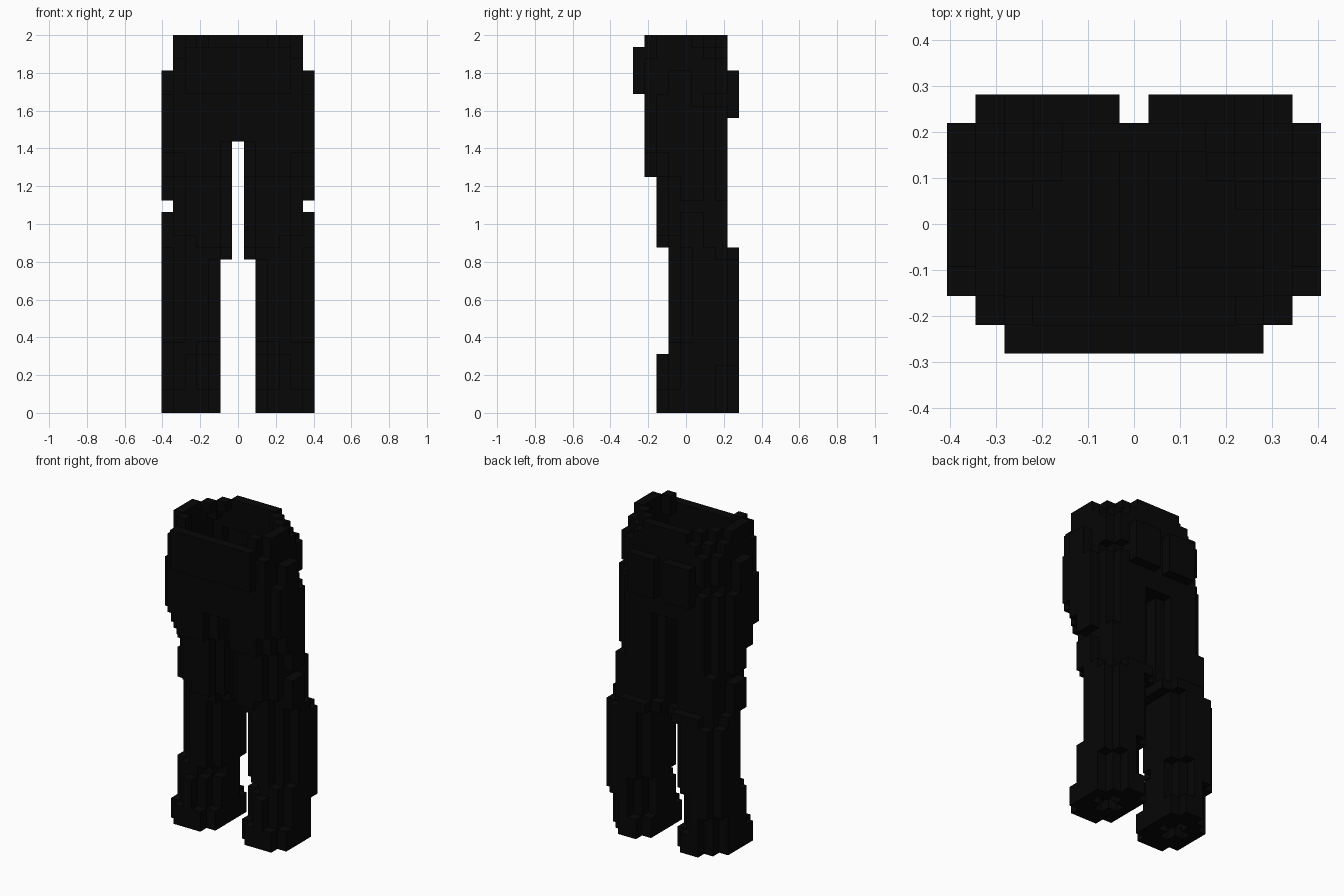
import bpy, bmesh, math
from mathutils import Vector

cube = bpy.data.objects.get("Cube")
if cube:
    bpy.data.objects.remove(cube, do_unlink=True)

UNIT = 1 / 16          # edge of one block
HEIGHT = 32            # blocks from hem to waist
CROTCH = 23            # layer where the legs join
KNEE = 14              # closed layer between thigh and calf

cloth = bpy.data.materials.new("black cloth")
cloth.use_nodes = True
BLACK = (0.002, 0.002, 0.002, 1)
cloth.diffuse_color = BLACK
cloth.node_tree.nodes["Principled BSDF"].inputs["Base Color"].default_value = BLACK
cloth.node_tree.nodes["Principled BSDF"].inputs["Roughness"].default_value = 0.9

cells = set()


def add_band(z0, z1, inner, outer, front, back, front_cut=0, back_cut=0, inner_cut=0):
    """Mirrored slab of blocks with stepped corners."""
    for z in range(z0, z1):
        for x in range(inner, outer + 1):
            for y in range(front, back + 1):
                to_out, to_in = outer - x, x - inner
                to_front, to_back = y - front, back - y
                if to_out + to_front < front_cut or to_out + to_back < back_cut:
                    continue
                if to_in + min(to_front, to_back) < inner_cut:
                    continue
                cells.update({(x, y, z), (-x, y, z)})


# Flared hems
add_band(0, 2, 2, 6, -2, 4, 1, 2, 1)
add_band(2, 4, 2, 6, -2, 4, 2, 2, 2)
add_band(4, 5, 2, 6, -2, 4, 2, 1, 2)
# Calves and knees
add_band(5, 6, 2, 6, -1, 4, 1, 1, 2)
add_band(6, 13, 2, 6, -1, 4, 2, 1, 1)
add_band(13, 14, 1, 6, -1, 4, 2, 2, 1)
add_band(14, 15, 1, 5, -2, 3, 2, 0, 1)
add_band(15, 18, 1, 5, -2, 3, 1, 0, 1)
add_band(14, 17, 6, 6, 0, 1)
# Thighs
add_band(18, 20, 1, 6, -2, 3, 2, 2, 1)
add_band(20, 22, 1, 6, -3, 3, 2, 2, 1)
add_band(22, CROTCH, 1, 6, -3, 3, 1, 2, 1)
# Hips, seat, belly panel and waistband
add_band(CROTCH, 26, 0, 6, -3, 3, 1, 2)
add_band(26, 27, 0, 6, -3, 3, 1, 3)
add_band(27, 30, 0, 5, -3, 3, 0, 1)
add_band(27, 29, 6, 6, -1, 0)
add_band(25, 29, 1, 3, 4, 4)
add_band(27, 31, 0, 4, -4, -4)
add_band(30, 31, 0, 5, -3, 3, 1, 2)
# Top rim, lower in front and rounded at the back
add_band(31, 32, 0, 5, -2, 3, 0, 3)
add_band(31, 32, 4, 4, -3, -3)

SIDES = [Vector(d) for d in ((1, 0, 0), (-1, 0, 0), (0, 1, 0),
                             (0, -1, 0), (0, 0, 1), (0, 0, -1))]


def step(cell, d):
    return tuple(int(a + b) for a, b in zip(cell, d))


def is_inside(cell):
    """True when covered on every side; hem and waist stay open."""
    x, y, z = cell
    if z == KNEE:
        return False
    # The sole layer has only a small cross-shaped opening
    if z == 0:
        return abs(abs(x) - 4) + abs(y - 1) <= 1
    # The low front of the rim still walls in the opening behind it
    near = (step(cell, d) for d in SIDES)
    return all(n in cells or n[2] >= HEIGHT
               or (n[2] == HEIGHT - 1 and n[1] == -3) for n in near)


shell = {c for c in cells if not is_inside(c)}


def build_part(name, belongs):
    bm = bmesh.new()
    for cell in sorted(shell):
        if not belongs(cell):
            continue
        centre = Vector(cell) + Vector((0, 0, 0.5))
        for d in SIDES:
            if step(cell, d) in shell:
                continue
            u = Vector((d.y, d.z, d.x))
            v = d.cross(u)
            corners = [centre + (d + a * u + b * v) / 2
                       for a, b in ((1, 1), (-1, 1), (-1, -1), (1, -1))]
            bm.faces.new([bm.verts.new(c * UNIT) for c in corners])
    bmesh.ops.remove_doubles(bm, verts=bm.verts, dist=UNIT / 100)
    bmesh.ops.dissolve_limit(bm, angle_limit=math.radians(1),
                             verts=bm.verts, edges=bm.edges)
    mesh = bpy.data.meshes.new(name)
    bm.to_mesh(mesh)
    bm.free()
    mesh.materials.append(cloth)
    bpy.context.collection.objects.link(bpy.data.objects.new(name, mesh))


build_part("hips_and_waist", lambda c: c[2] >= CROTCH)
build_part("left_leg", lambda c: c[2] < CROTCH and c[0] > 0)
build_part("right_leg", lambda c: c[2] < CROTCH and c[0] < 0)
